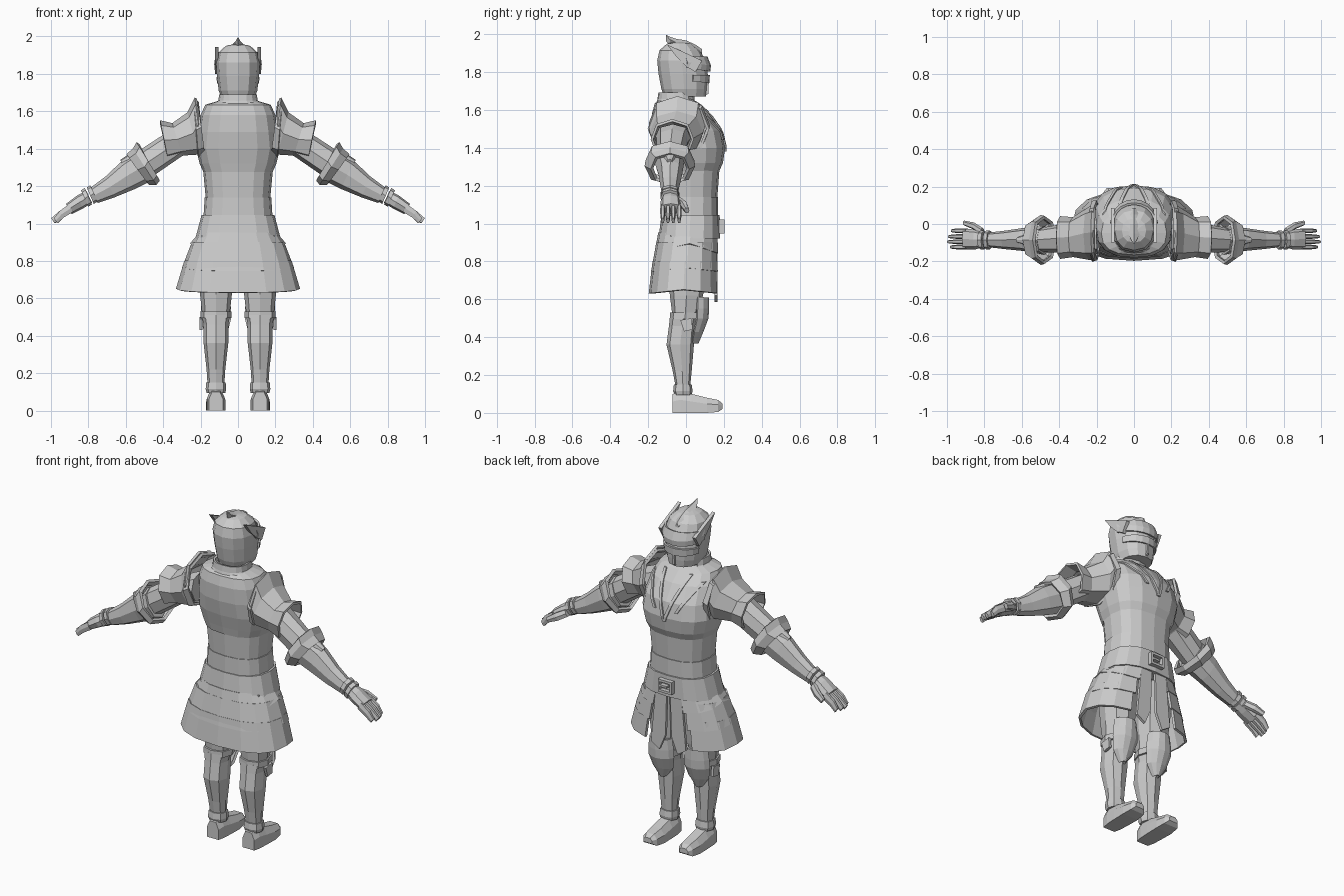
import bpy, bmesh, math
from mathutils import Vector
from mathutils.bvhtree import BVHTree

steel = bpy.data.materials.new("grey_steel")
steel.diffuse_color = (0.6, 0.6, 0.6, 1)


def make(name, verts, faces, thick=0, mirror=False):
    bm = bmesh.new()
    vs = [bm.verts.new(v) for v in verts]
    for f in faces:
        bm.faces.new([vs[i] for i in f])
    bmesh.ops.recalc_face_normals(bm, faces=bm.faces)
    me = bpy.data.meshes.new(name)
    bm.to_mesh(me)
    bm.free()
    me.materials.append(steel)
    ob = bpy.data.objects.new(name, me)
    bpy.context.collection.objects.link(ob)
    if thick:
        m = ob.modifiers.new("thickness", 'SOLIDIFY')
        m.thickness = thick
        m.offset = 0
    if mirror:
        ob.modifiers.new("mirror", 'MIRROR')
    return ob


def skin(name, rings, closed=True, caps=True, **kw):
    n = len(rings[0])
    faces = []
    for r in range(len(rings) - 1):
        for i in range(n if closed else n - 1):
            j = (i + 1) % n
            faces.append((r*n + i, r*n + j, (r+1)*n + j, (r+1)*n + i))
    if caps and closed:
        faces += [tuple(range(n)), tuple((len(rings)-1)*n + i for i in range(n))]
    return make(name, [p for r in rings for p in r], faces, **kw)


def sp(v, p):
    return math.copysign(abs(v) ** p, v)


def stack(name, secs, n=12, xc=0, power=0.8, arc=None, dip=0, **kw):
    """Upright part. Section: z, half width, back y, front y. arc in degrees, 90 = +y."""
    rings = []
    for k, (z, rx, yb, yf) in enumerate(secs):
        ring = []
        cnt = n + 1 if arc else n
        for i in range(cnt):
            a = math.radians(arc[0] + (arc[1]-arc[0])*i/n) if arc else math.tau*i/n
            s = sp(math.sin(a), power)
            ring.append((xc + rx*sp(math.cos(a), power), (yb+yf)/2 + (yf-yb)/2*s,
                         z - (dip*abs(s) if k else 0)))
        rings.append(ring)
    return skin(name, rings, closed=not arc, **kw)


def sleeve(name, secs, n=8, **kw):
    """Arm part. Section: top x, top z, bottom x, bottom z, back y, front y."""
    rings = []
    for xt, zt, xb, zb, yb, yf in secs:
        ring = []
        for i in range(n):
            a = math.tau*i/n
            s, c = sp(math.sin(a), .85)/2, sp(math.cos(a), .85)/2
            ring.append(((xt+xb)/2 + (xt-xb)*s, (yb+yf)/2 + (yf-yb)*c,
                         (zt+zb)/2 + (zt-zb)*s))
        rings.append(ring)
    return skin(name, rings, mirror=True, **kw)


def plate(name, pts, half, x=0, axis=0, **kw):
    """Flat outline pulled to both sides along an axis."""
    rings = []
    for s in (-half, half):
        rings.append([(x+s, a, b) if axis == 0 else (a, x+s, b) for a, b in pts])
    return skin(name, rings, **kw)


# Torso
chest = stack("breastplate", [
    (1.275, .185, -.135, .175), (1.32, .205, -.145, .195), (1.40, .225, -.165, .207),
    (1.49, .215, -.18, .19), (1.58, .20, -.18, .13), (1.635, .175, -.165, .07),
    (1.66, .09, -.13, .03)], n=16)
stack("waist_plate", [(1.13, .172, -.12, .165), (1.29, .187, -.13, .177)], n=16)
stack("lower_waist_plate", [(1.03, .185, -.125, .17), (1.14, .178, -.124, .17)], n=16)
stack("belt_plate", [(.92, .228, -.145, .18), (1.045, .195, -.13, .178)], n=16)

# Raised V trims following the chest surface
tree = BVHTree.FromPolygons([v.co for v in chest.data.vertices],
                            [p.vertices[:] for p in chest.data.polygons])


def on_chest(x, z):
    hit = tree.ray_cast(Vector((x, 1, z)), Vector((0, -1, 0)))[0]
    return hit.y if hit else .05


for name, x0, z0, z1 in (("inner_chest_trim", .085, 1.63, 1.38),
                         ("outer_chest_trim", .16, 1.60, 1.44)):
    rings = []
    for i in range(9):
        t = i/8
        x, z = x0*(1-t) + (.07*t if x0 > .1 else 0), z0 + (z1-z0)*t
        ring = [(max(x+dx, 0), on_chest(max(x+dx, 0), z) + dy, z)
                for dx, dy in ((-.009, -.01), (-.009, .009), (.009, .009), (.009, -.01))]
        ring[0] = (ring[0][0] - 1e-4, ring[0][1], z)
        rings.append(ring)
    skin(name, rings, mirror=True)

# Skirt tiers, open at the front
for name, secs, gap, dip in (
        ("upper_skirt", [(.95, .20, -.14, .165), (.895, .25, -.16, .17)], 18, .055),
        ("middle_skirt", [(.90, .24, -.15, .16), (.765, .292, -.178, .17)], 20, .02),
        ("lower_skirt", [(.80, .28, -.17, .162), (.65, .325, -.19, .17)], 23, .02)):
    stack(name, secs, n=14, arc=(90+gap, 450-gap), dip=dip, thick=.014)

# Hanging front cloths and buckle
plate("front_cloth", [(.012, .94), (.085, .94), (.115, .62), (.06, .585), (.02, .68)],
      .008, x=.158, axis=1, mirror=True)
for name, x, z, w, h in (("buckle_top", 0, 1.015, .045, .007), ("buckle_base", 0, .955, .045, .007),
                         ("buckle_tongue", .012, .985, .025, .006)):
    plate(name, [(x-w, z-h), (x+w, z-h), (x+w, z+h), (x-w, z+h)], .014, x=.188, axis=1)
plate("buckle_side", [(.032, .955), (.045, .955), (.045, 1.015), (.032, 1.015)],
      .014, x=.188, axis=1, mirror=True)

# Neck, collar and helmet
stack("neck", [(1.60, .085, -.12, .04), (1.75, .08, -.11, .05)])
stack("collar", [(1.625, .13, -.155, .06), (1.655, .10, -.145, .04), (1.69, .095, -.14, .03)],
      arc=(140, 400), thick=.012)
stack("helmet", [
    (1.67, .088, -.115, .105), (1.71, .103, -.13, .11), (1.79, .113, -.145, .115),
    (1.86, .117, -.152, .103), (1.915, .104, -.14, .075), (1.95, .065, -.10, .03),
    (1.96, .02, -.06, -.02)], power=.9)
stack("visor_brow", [(1.88, .118, -.14, .108), (1.855, .122, -.14, .126), (1.825, .119, -.14, .122)],
      n=10, arc=(5, 175), dip=.022, thick=.012, power=.95)
stack("visor_lower_rim", [(1.785, .118, -.14, .121), (1.755, .114, -.14, .118)],
      n=8, arc=(20, 160), dip=.012, thick=.01, power=.95)
plate("visor_ridge", [(.10, 1.675), (.118, 1.685), (.122, 1.78), (.10, 1.80)], .006)
plate("helmet_wing", [(.05, 1.80), (.085, 1.86), (.0, 1.90), (-.10, 1.945), (-.05, 1.88), (0, 1.83)],
      .01, x=.113, mirror=True)
# Crest swept backward
skin("crest", [[(-w, y0, z0), (0, y0, z0+h), (w, y0, z0), (0, y0, z0-.03)]
               for y0, z0, w, h in ((.085, 1.90, .01, .02), (.05, 1.925, .03, .02),
                                    (0, 1.945, .04, .022), (-.05, 1.955, .032, .02),
                                    (-.085, 1.972, .015, .014), (-.105, 1.993, .003, .003))])

# Arms
sleeve("pauldron", [
    (.225, 1.67, .195, 1.39, -.19, .10), (.265, 1.59, .215, 1.375, -.185, .085),
    (.35, 1.53, .30, 1.37, -.17, .03), (.417, 1.545, .375, 1.345, -.18, .035)],
    caps=False, thick=.014)
sleeve("pauldron_rim", [(.215, 1.655, .18, 1.375, -.185, .12), (.235, 1.635, .215, 1.365, -.195, .115)],
       caps=False, thick=.016)
sleeve("upper_arm", [(.20, 1.57, .19, 1.40, -.16, .05), (.36, 1.50, .30, 1.36, -.155, .01),
                     (.53, 1.39, .46, 1.25, -.15, -.02)])
sleeve("elbow_guard", [(.535, 1.43, .425, 1.235, -.205, .035), (.555, 1.395, .44, 1.215, -.21, .04),
                       (.59, 1.365, .475, 1.215, -.18, .01)], caps=False, thick=.018)
sleeve("forearm", [(.52, 1.40, .44, 1.24, -.165, -.01), (.62, 1.335, .55, 1.185, -.145, -.02),
                   (.71, 1.25, .66, 1.14, -.135, -.035), (.79, 1.19, .75, 1.11, -.125, -.045)])
sleeve("elbow_point", [(.54, 1.40, .53, 1.35, -.13, -.04), (.63, 1.34, .61, 1.30, -.10, -.07)])
for name, x, z in (("wrist_band", .775, 1.155), ("hand_cuff", .805, 1.14)):
    sleeve(name, [(x+.014, z+.05, x-.024, z-.038, -.135, -.035),
                  (x+.034, z+.038, x-.004, z-.05, -.135, -.035)])
sleeve("palm", [(.81, 1.175, .78, 1.11, -.12, -.045), (.86, 1.15, .83, 1.08, -.135, -.03),
                (.92, 1.105, .89, 1.05, -.135, -.025)])
for i, (y, tip) in enumerate(((-.123, .985), (-.095, 1.0), (-.067, .995), (-.036, .98))):
    sleeve("finger_%d" % (i+1), [(.905, 1.105, .88, 1.06, y-.013, y+.013),
                                 (.955, 1.07, .93, 1.03, y-.013, y+.013),
                                 (tip, 1.03, tip-.02, 1.0, y-.009, y+.009)], n=6)
sleeve("thumb", [(.82, 1.14, .80, 1.10, -.06, -.02), (.865, 1.12, .845, 1.075, -.03, .008),
                 (.915, 1.085, .90, 1.055, -.008, .018)], n=6)

# Legs
X = .118
leg = dict(n=8, mirror=True)
stack("thigh", [(.50, .072, -.07, .06), (.62, .085, -.085, .09), (.78, .095, -.10, .11),
                (.94, .10, -.11, .13)], xc=X, **leg)
stack("knee_band", [(.495, .083, -.085, .075), (.53, .083, -.085, .078)], xc=X, **leg)
stack("greave", [(.14, .045, -.055, .022), (.22, .050, -.07, .03), (.36, .066, -.103, .042),
                 (.46, .066, -.09, .05), (.51, .076, -.085, .06)], xc=X, **leg)
stack("knee_guard", [(.61, .065, -.02, .115), (.55, .075, -.02, .115), (.50, .078, -.02, .112),
                     (.43, .06, -.02, .085), (.37, .012, -.01, .06)],
      xc=X, n=6, mirror=True, arc=(10, 170), thick=.014, power=1)
plate("knee_side_fin", [(-.03, .49), (.03, .50), (.035, .44), (-.01, .43)], .008, x=.197, mirror=True)
stack("ankle_cuff", [(.095, .05, -.06, .03), (.115, .055, -.068, .035), (.15, .052, -.064, .03)],
      xc=X, **leg)
# Boot lofted from heel to toe
skin("boot", [[(X-w, y, b), (X+w, y, b), (X+w, y, b+(t-b)*.6), (X+w*.55, y, t),
               (X-w*.55, y, t), (X-w, y, b+(t-b)*.6)]
              for y, w, b, t in ((-.07, .038, 0, .10), (-.03, .047, 0, .115), (.03, .05, 0, .10),
                                 (.11, .052, 0, .08), (.17, .045, .005, .068), (.192, .028, .02, .05))],
     mirror=True)
